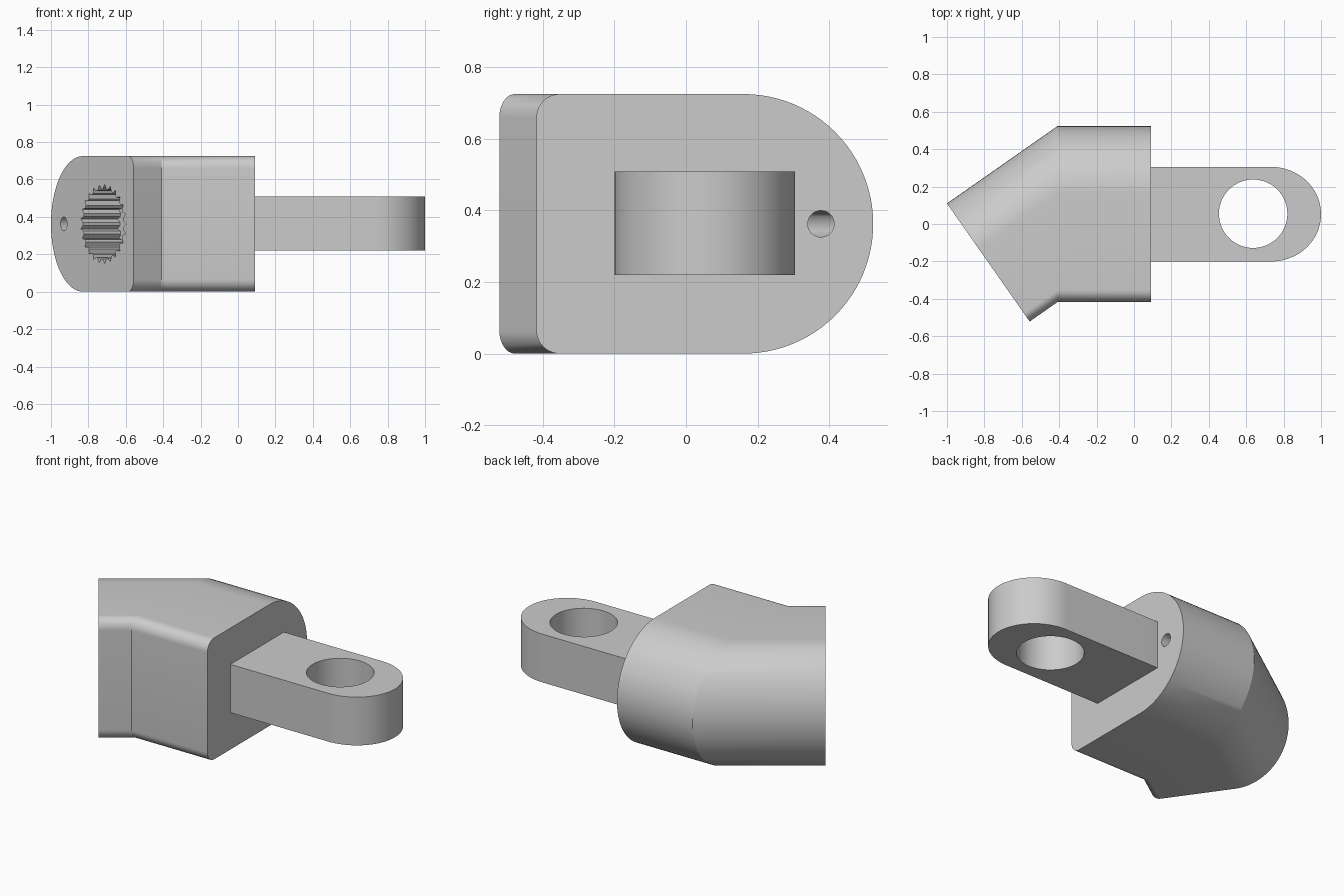
import bpy, bmesh
from math import sin, cos, pi, radians
from mathutils import Vector

cube = bpy.data.objects.get("Cube")
if cube:
    bpy.data.objects.remove(cube, do_unlink=True)

grey = bpy.data.materials.new("plain grey")
grey.use_nodes = True
COLOUR = (0.6, 0.6, 0.6, 1)
grey.diffuse_color = COLOUR
grey.node_tree.nodes["Principled BSDF"].inputs["Base Color"].default_value = COLOUR

TILT = radians(35)
AXIS = Vector((-cos(TILT), -sin(TILT), 0))    # direction of the angled end
FACE = Vector((sin(TILT), -cos(TILT), 0))     # horizontal line across its end face
CORNER = Vector((-1.0, 0.11, 0))              # back edge of the end face
FRONT_X, BEND_X, MID_Z, RADIUS = 0.09, -0.41, 0.3625, 0.3625


def loft(name, rings):
    """Skin a closed solid through rings of matching points."""
    bm = bmesh.new()
    rows = [[bm.verts.new(p) for p in ring] for ring in rings]
    n = len(rows[0])
    for a, b in zip(rows, rows[1:]):
        for i in range(n):
            j = (i + 1) % n
            bm.faces.new((a[i], a[j], b[j], b[i]))
    bm.faces.new(rows[0])
    bm.faces.new(rows[-1])
    bmesh.ops.recalc_face_normals(bm, faces=bm.faces)
    mesh = bpy.data.meshes.new(name)
    bm.to_mesh(mesh)
    bm.free()
    mesh.materials.append(grey)
    obj = bpy.data.objects.new(name, mesh)
    bpy.context.collection.objects.link(obj)
    return obj


def arc(cx, cy, rx, ry, start, end, steps):
    angles = [radians(start + (end - start) * i / steps) for i in range(steps + 1)]
    return [(cx + rx * cos(a), cy + ry * sin(a)) for a in angles]


def circle(cx, cy, r, steps):
    return arc(cx, cy, r, r, 0, 360, steps)[:-1]


def bent(name, outline, over=0.0):
    """Sweep a y-z outline straight back, then along the tilted axis."""
    first = [Vector((FRONT_X + over, y, z)) for y, z in outline]
    bend = [Vector((BEND_X, y, z)) for y, z in outline]
    last = [p + AXIS * ((CORNER - p).dot(AXIS) + over) for p in bend]
    return loft(name, [first, bend, last])


def cut(obj, cutter):
    cutter.hide_render = True
    mod = obj.modifiers.new("cut", "BOOLEAN")
    mod.object = cutter
    mod.solver = "EXACT"
    bpy.context.view_layer.objects.active = obj
    bpy.ops.object.modifier_apply(modifier=mod.name)
    bpy.data.objects.remove(cutter, do_unlink=True)


def smooth(obj):
    bpy.ops.object.select_all(action="DESELECT")
    obj.select_set(True)
    bpy.context.view_layer.objects.active = obj
    bpy.ops.object.shade_smooth_by_angle(angle=radians(25))


# Bent housing: round back, small rounded front corners
r = 0.065
outline = (arc(0.523 - RADIUS, MID_Z, RADIUS, RADIUS, -90, 90, 48)
           + arc(-0.418 + r, 2 * RADIUS - r, r, r, 90, 180, 10)
           + arc(-0.418 + r, r, r, r, 180, 270, 10))
housing = bent("housing", outline)

# Narrow pin hole running right through the bend
cut(housing, bent("pin_hole_cutter", circle(0.377, MID_Z, 0.037, 32), 0.05))

# Toothed blind socket in the angled end
TEETH, TIP, ROOT, DEPTH = 25, 0.212, 0.188, 0.24
centre = CORNER + FACE * 0.488 + Vector((0, 0, MID_Z))
gear = []
for i in range(TEETH * 3):
    a = 2 * pi * i / (TEETH * 3)
    radius = TIP if i % 3 == 0 else ROOT
    gear.append(centre + FACE * radius * cos(a) + Vector((0, 0, radius * sin(a))))
cut(housing, loft("socket_cutter", [[p + AXIS * d for p in gear] for d in (0.05, -DEPTH)]))
smooth(housing)

# Flat arm with a rounded tip and a large eye
half, mid_y, low, high = 0.2525, 0.0525, 0.22, 0.508
plan = [(FRONT_X, mid_y + half), (FRONT_X, mid_y - half)]
plan += arc(0.735, mid_y, 0.265, half, -90, 90, 48)
arm = loft("arm", [[(x, y, z) for x, y in plan] for z in (low, high)])
eye = circle(0.637, 0.055, 0.183, 64)
cut(arm, loft("eye_cutter", [[(x, y, z) for x, y in eye] for z in (low - 0.1, high + 0.1)]))
smooth(arm)
